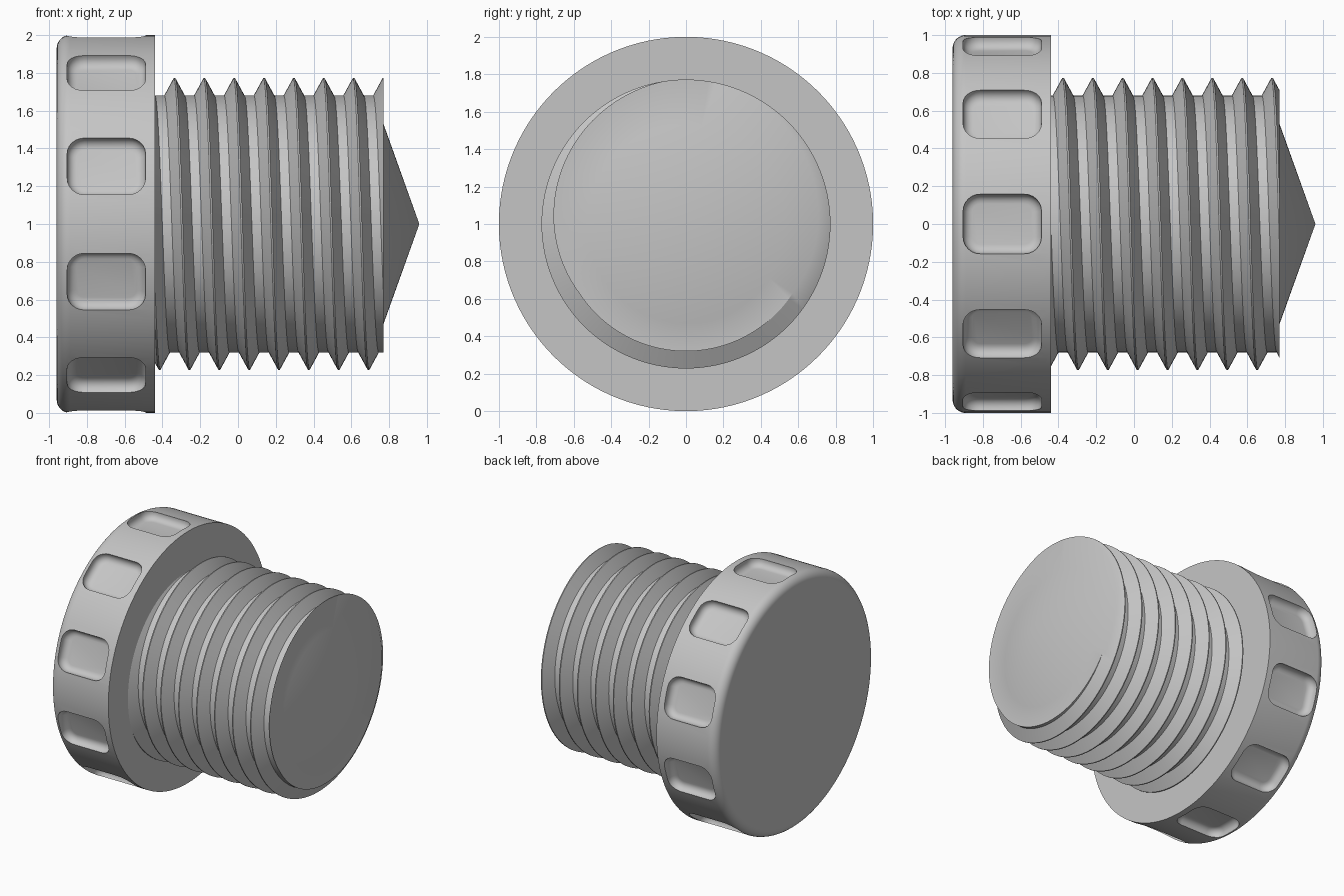
import bpy, bmesh, math
from mathutils import Matrix

if "Cube" in bpy.data.objects:
    bpy.data.objects.remove(bpy.data.objects["Cube"], do_unlink=True)

# Single grey finish
GREY = (0.56, 0.56, 0.56, 1)
grey = bpy.data.materials.new("plain grey")
grey.use_nodes = True
grey.diffuse_color = GREY
grey.node_tree.nodes["Principled BSDF"].inputs["Base Color"].default_value = GREY

PITCH, ROOT, CREST = 0.158, 0.68, 0.772
START, END = -0.46, 0.77
AXIS_Z = 1.0


def make_object(name, bm):
    mesh = bpy.data.meshes.new(name)
    bmesh.ops.recalc_face_normals(bm, faces=bm.faces)
    bm.to_mesh(mesh)
    bm.free()
    mesh.materials.append(grey)
    obj = bpy.data.objects.new(name, mesh)
    bpy.context.collection.objects.link(obj)
    return obj


def activate(obj):
    bpy.ops.object.select_all(action='DESELECT')
    obj.select_set(True)
    bpy.context.view_layer.objects.active = obj


def revolve(name, profile, steps):
    """Sweep profile(angle) -> [(x, radius)] around the long axis."""
    bm = bmesh.new()
    columns = []
    for i in range(steps + 1):
        a = math.tau * i / steps
        columns.append([bm.verts.new((x, -r * math.sin(a), AXIS_Z + r * math.cos(a)))
                        for x, r in profile(a)])
    for c, d in zip(columns, columns[1:]):
        for j in range(len(c) - 1):
            bm.faces.new((c[j], c[j + 1], d[j + 1], d[j]))
    bmesh.ops.remove_doubles(bm, verts=bm.verts, dist=1e-5)
    return make_object(name, bm)


# Head outline with a rounded outer rim
def head_profile(a):
    fillet = 0.07
    arc = [(-0.89 - fillet * math.cos(t), 0.93 + fillet * math.sin(t))
           for t in (math.pi / 2 * i / 8 for i in range(9))]
    return [(-0.96, 0), (-0.96, 0.91)] + arc + [(-0.44, 1), (-0.44, 0)]


# Shank outline: V-shaped helical ridge, flat end and shallow conical point
def shank_profile(a):
    shift = END + PITCH * a / math.tau

    def radius(x):
        d = abs((x - shift + PITCH / 2) % PITCH - PITCH / 2)
        return max(ROOT, min(CREST, ROOT + (CREST - ROOT) * (0.054 - d) / 0.05))

    points = [(START, 0)]
    for n in range(-10, 2):
        for offset in (-0.054, -0.004, 0.004, 0.054):
            x = max(START, min(END, shift + n * PITCH + offset))
            points.append((x, radius(x)))
    return points + [(END, 0.53), (0.96, 0)]


# Rounded grip pockets, ten around the head
def pocket_cutter():
    bm = bmesh.new()
    bmesh.ops.create_cube(bm, size=1)
    bmesh.ops.scale(bm, verts=bm.verts, vec=(0.415, 0.315, 0.3))
    upright = [e for e in bm.edges if abs(e.verts[0].co.z - e.verts[1].co.z) > 0.1]
    bmesh.ops.bevel(bm, geom=upright, offset=0.09, segments=6, profile=0.5, affect='EDGES')
    floor = [e for e in bm.edges if all(v.co.z < -0.14 for v in e.verts)]
    bmesh.ops.bevel(bm, geom=floor, offset=0.05, segments=5, profile=0.5, affect='EDGES')
    bmesh.ops.translate(bm, verts=bm.verts, vec=(-0.697, 0, 0.93 + 0.15))
    base = bm.verts[:] + bm.edges[:] + bm.faces[:]
    for i in range(1, 10):
        copy = bmesh.ops.duplicate(bm, geom=base)["geom"]
        bmesh.ops.rotate(bm, verts=[g for g in copy if isinstance(g, bmesh.types.BMVert)],
                         cent=(0, 0, 0), matrix=Matrix.Rotation(math.tau * i / 10, 3, 'X'))
    bmesh.ops.translate(bm, verts=bm.verts, vec=(0, 0, AXIS_Z))
    cutter = make_object("pocket_cutter", bm)
    cutter.hide_render = True
    return cutter


head = revolve("head", head_profile, 120)
shank = revolve("threaded_shank", shank_profile, 120)

cutter = pocket_cutter()
cut = head.modifiers.new("pockets", 'BOOLEAN')
cut.operation = 'DIFFERENCE'
cut.solver = 'EXACT'
cut.object = cutter
activate(head)
bpy.ops.object.modifier_apply(modifier=cut.name)
bpy.data.objects.remove(cutter, do_unlink=True)

for part in (head, shank):
    activate(part)
    bpy.ops.object.shade_smooth_by_angle(angle=math.radians(30))
